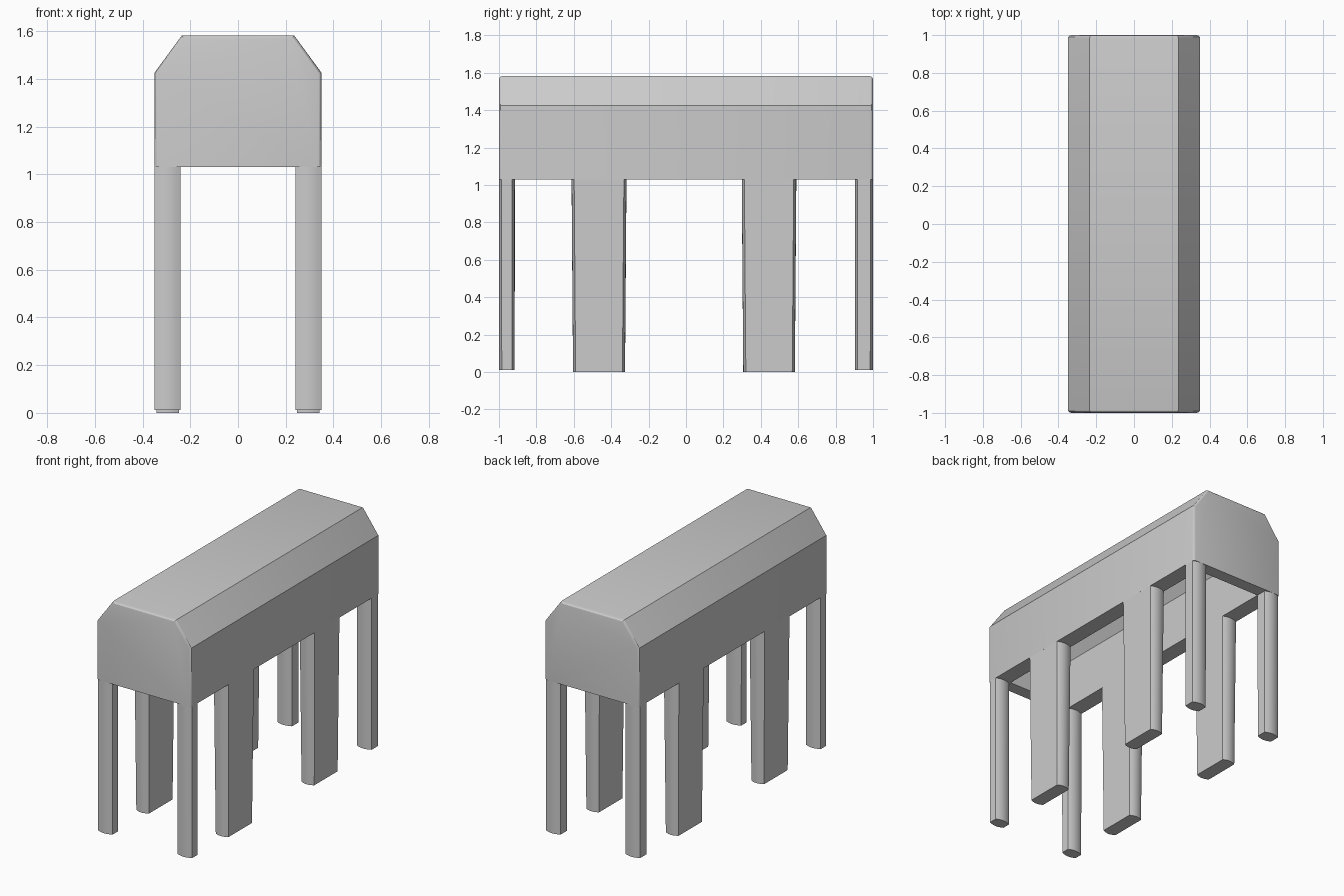
import bpy, bmesh

if "Cube" in bpy.data.objects:
    bpy.data.objects.remove(bpy.data.objects["Cube"])

def finish(name, bm, angle=0.5):
    bmesh.ops.recalc_face_normals(bm, faces=bm.faces)
    me = bpy.data.meshes.new(name)
    bm.to_mesh(me)
    bm.free()
    ob = bpy.data.objects.new(name, me)
    bpy.context.collection.objects.link(ob)
    bpy.ops.object.select_all(action='DESELECT')
    ob.select_set(True)
    bpy.context.view_layer.objects.active = ob
    bpy.ops.object.shade_smooth_by_angle(angle=angle)
    return ob

def loft(bm, rings):
    loops = [[bm.verts.new(p) for p in r] for r in rings]
    n = len(loops[0])
    for a, b in zip(loops, loops[1:]):
        for i in range(n):
            bm.faces.new((a[i], a[(i + 1) % n], b[(i + 1) % n], b[i]))
    bm.faces.new(loops[0])
    bm.faces.new(loops[-1])

def prism(half, y):
    # symmetric xz profile, given as its right half from the bottom up
    bm = bmesh.new()
    prof = half + [(-x, z) for x, z in reversed(half)]
    loft(bm, [[(x, yy, z) for x, z in prof] for yy in (-y, y)])
    return bm

# body: chamfered bar with softened end rims
bm = prism([(0.35, 1.03), (0.35, 1.425), (0.235, 1.582)], 1.0)
rim = [e for e in bm.edges
       if abs(e.verts[0].co.y - e.verts[1].co.y) < 1e-4
       and max(v.co.z for v in e.verts) > 1.1]
bmesh.ops.bevel(bm, geom=rim, offset=0.018, segments=3, profile=0.5, affect='EDGES')
body = finish("body", bm)

# hollow underside
cutter = finish("cavity_cutter", prism([(0.24, 0.9), (0.24, 1.36), (0.17, 1.46)], 0.915))
cutter.hide_render = True
cutter.hide_set(True)
mod = body.modifiers.new("hollow", 'BOOLEAN')
mod.object = cutter
mod.solver = 'EXACT'

def leg(name, side, y0, y1, z0, taper, bow):
    def ring(z, t):
        x0, x1, a, b = 0.24 + t, 0.35 - t, y0 + t, y1 - t
        w = x1 - x0
        # end faces bulge slightly in y
        pts = []
        for k in range(7):
            u = k / 6
            pts.append((x0 + w * u, a + bow * (2 * u - 1) ** 2, z))
        for k in range(7):
            u = 1 - k / 6
            pts.append((x0 + w * u, b - bow * (2 * u - 1) ** 2, z))
        return [(side * x, y, zz) for x, y, zz in pts]
    bm = bmesh.new()
    loft(bm, [ring(z0, taper), ring(1.04, 0.0)])
    finish(name, bm, 0.6)

# corner posts and broad middle legs on both sides
for side, s in ((1, "right"), (-1, "left")):
    leg("front_corner_leg_" + s, side, -1.0, -0.915, 0.012, 0.001, 0.014)
    leg("back_corner_leg_" + s, side, 0.903, 1.0, 0.012, 0.001, 0.014)
    leg("front_middle_leg_" + s, side, -0.612, -0.318, 0.0, 0.008, 0.014)
    leg("back_middle_leg_" + s, side, 0.298, 0.59, 0.0, 0.008, 0.014)
